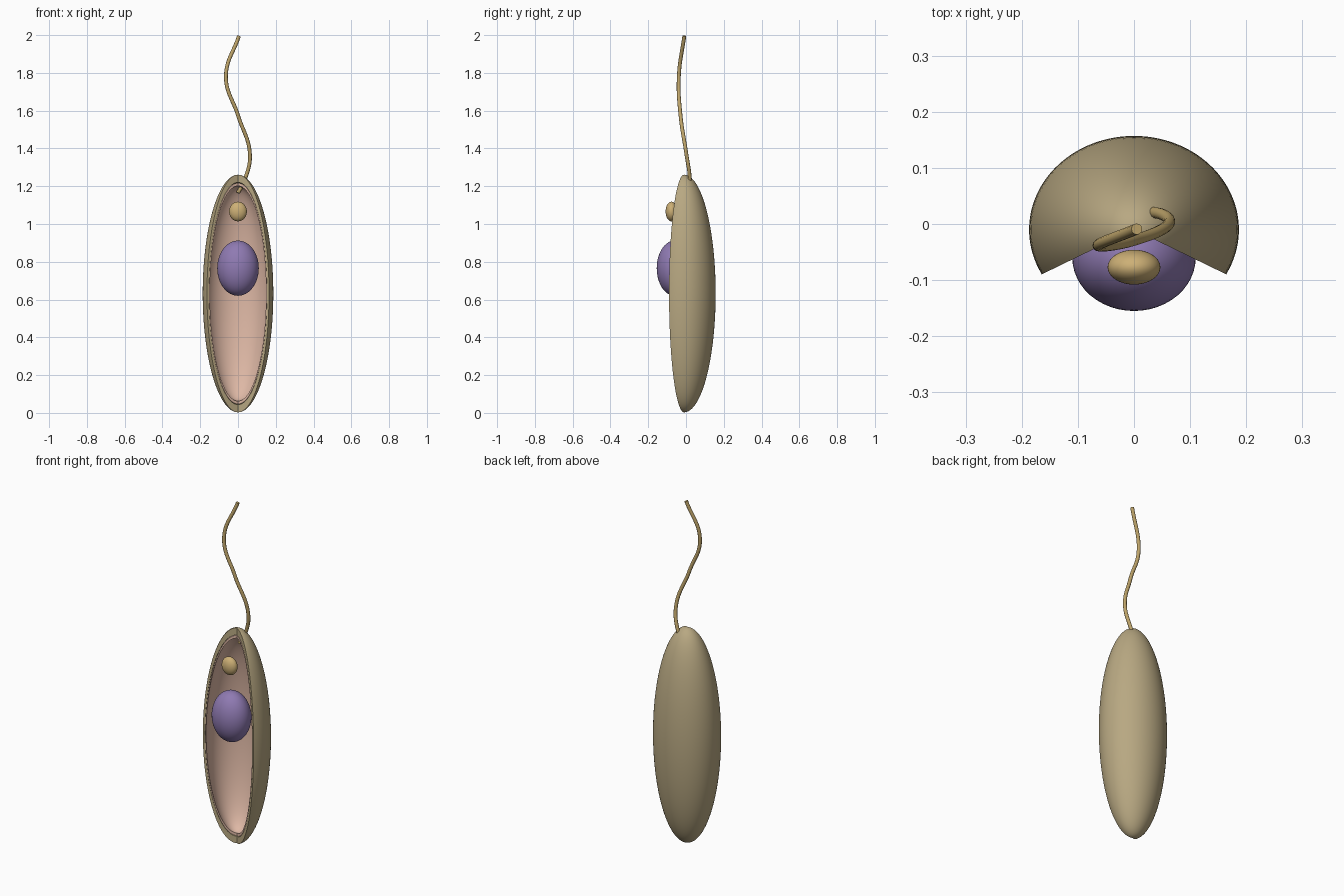
import bpy, bmesh, math

if "Cube" in bpy.data.objects:
    bpy.data.objects.remove(bpy.data.objects["Cube"])


def material(name, rgb):
    # sRGB 0-255 to linear
    lin = [((c / 255 + 0.055) / 1.055) ** 2.4 for c in rgb]
    m = bpy.data.materials.new(name)
    m.diffuse_color = (*lin, 1)
    m.use_nodes = True
    m.node_tree.nodes["Principled BSDF"].inputs["Base Color"].default_value = m.diffuse_color
    return m


OLIVE = material("olive", (184, 168, 130))
PINK = material("pink", (222, 184, 165))
PURPLE = material("purple", (143, 122, 178))
GOLD = material("gold", (205, 176, 118))
TAN = material("tan", (190, 164, 106))

CENTRE = (0, -0.01, 0.632)
RADII = (0.187, 0.167, 0.629)


def smooth(ob):
    bpy.ops.object.select_all(action='DESELECT')
    ob.select_set(True)
    bpy.context.view_layer.objects.active = ob
    bpy.ops.object.shade_smooth_by_angle(angle=math.radians(35))


def cut_shell(name, outer, inner, mat, cols=72, rows=64):
    """Hollow ellipsoid with a wedge cut out of the front (-y)."""
    a0, a1 = math.radians(-28.5), math.radians(208.5)
    bm = bmesh.new()
    layers = []
    for s in (outer, inner):
        def vert(t, a):
            r = math.sin(t) * s
            return bm.verts.new((CENTRE[0] + RADII[0] * r * math.cos(a),
                                 CENTRE[1] + RADII[1] * r * math.sin(a),
                                 CENTRE[2] + RADII[2] * s * math.cos(t)))
        top, bottom = vert(0, 0), vert(math.pi, 0)
        grid = []
        for j in range(cols + 1):
            a = a0 + (a1 - a0) * j / cols
            grid.append([top] + [vert(math.pi * i / rows, a)
                                 for i in range(1, rows)] + [bottom])
        layers.append(grid)

    def face(*vs):
        bm.faces.new(list(dict.fromkeys(vs)))

    for g in layers:
        for j in range(cols):
            for i in range(rows):
                face(g[j][i], g[j][i + 1], g[j + 1][i + 1], g[j + 1][i])
    # cut rims
    for j in (0, cols):
        o, n = layers[0][j], layers[1][j]
        for i in range(rows):
            face(o[i], o[i + 1], n[i + 1], n[i])
    bmesh.ops.recalc_face_normals(bm, faces=bm.faces)
    me = bpy.data.meshes.new(name)
    bm.to_mesh(me)
    bm.free()
    me.materials.append(mat)
    ob = bpy.data.objects.new(name, me)
    bpy.context.collection.objects.link(ob)
    smooth(ob)


def ellipsoid(name, loc, radii, mat):
    bpy.ops.mesh.primitive_uv_sphere_add(segments=48, ring_count=32, radius=1, location=loc)
    ob = bpy.context.object
    ob.name = name
    ob.scale = radii
    bpy.ops.object.transform_apply(location=False, rotation=False, scale=True)
    ob.data.materials.append(mat)
    smooth(ob)


# cell body: outer wall and inner lining
cut_shell("outer_wall", 1.0, 0.935, OLIVE)
cut_shell("inner_lining", 0.93, 0.905, PINK)

# organelles
ellipsoid("nucleus", (0, -0.06, 0.766), (0.11, 0.095, 0.146), PURPLE)
ellipsoid("granule", (0, -0.077, 1.066), (0.047, 0.031, 0.052), GOLD)

# whip-like tail, rooted inside the top of the body
path = [(0, 0.015, 1.165), (0.038, 0.02, 1.24), (0.063, 0.002, 1.37),
        (0.0, -0.029, 1.575), (-0.064, -0.038, 1.78), (0.005, -0.009, 1.995)]
cu = bpy.data.curves.new("flagellum", 'CURVE')
cu.dimensions = '3D'
cu.bevel_depth = 0.01
cu.bevel_resolution = 4
cu.resolution_u = 16
cu.use_fill_caps = True
sp = cu.splines.new('BEZIER')
sp.bezier_points.add(len(path) - 1)
for bp, co in zip(sp.bezier_points, path):
    bp.co = co
    bp.handle_left_type = bp.handle_right_type = 'AUTO'
cu.materials.append(TAN)
tail = bpy.data.objects.new("flagellum", cu)
bpy.context.collection.objects.link(tail)
bpy.ops.object.select_all(action='DESELECT')
tail.select_set(True)
bpy.context.view_layer.objects.active = tail
bpy.ops.object.convert(target='MESH')
smooth(bpy.context.object)
